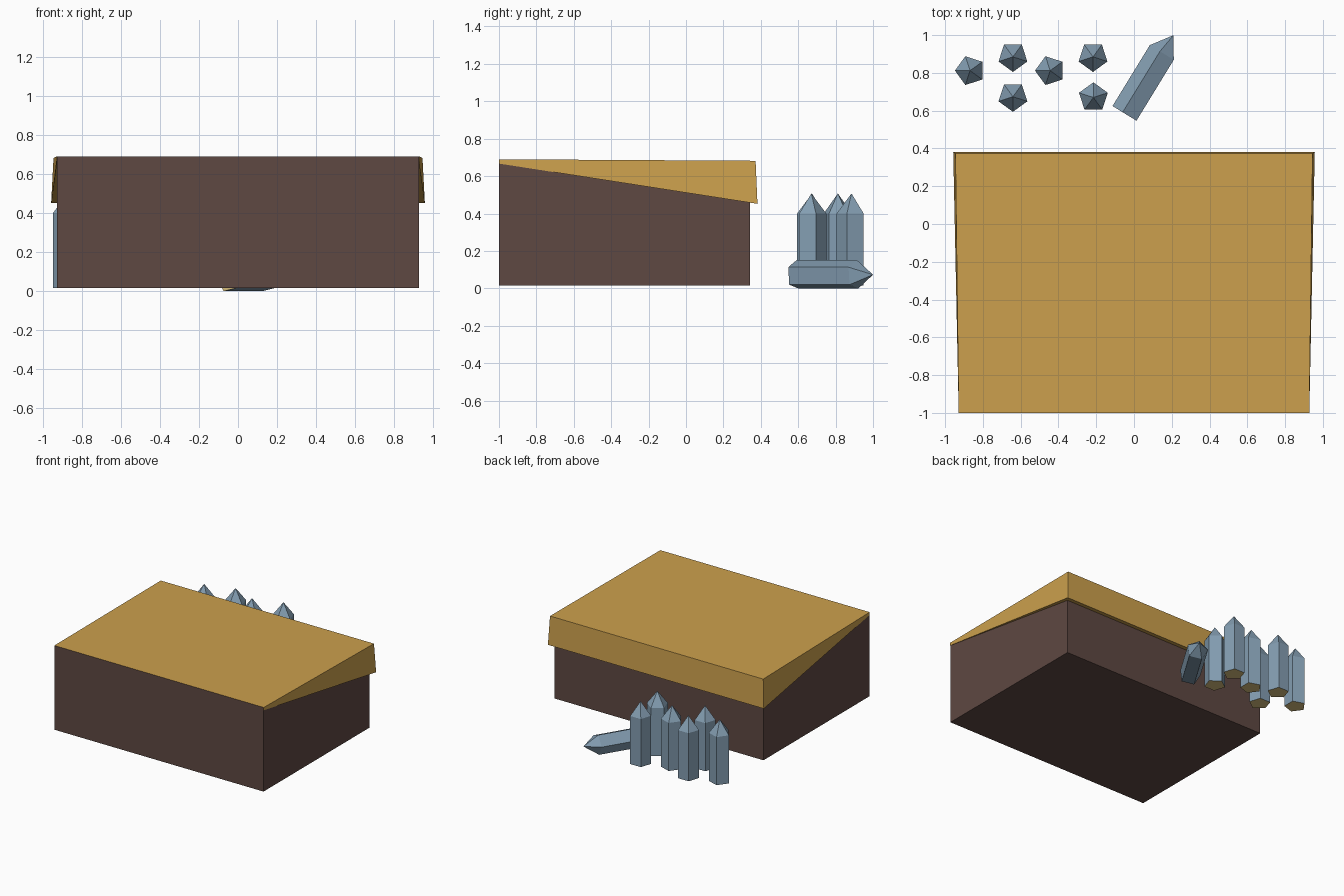
import bpy, bmesh, math
from mathutils import Matrix, Vector

if "Cube" in bpy.data.objects:
    bpy.data.objects.remove(bpy.data.objects["Cube"])


def material(name, rgb):
    m = bpy.data.materials.new(name)
    lin = [((c / 255 + 0.055) / 1.055) ** 2.4 for c in rgb]
    m.diffuse_color = (*lin, 1)
    m.use_nodes = True
    m.node_tree.nodes["Principled BSDF"].inputs["Base Color"].default_value = m.diffuse_color
    return m


brown = material("dark brown", (94, 72, 66))
gold = material("gold", (204, 160, 77))
blue = material("steel blue", (132, 158, 178))
tan = material("tan", (215, 190, 125))


def finish(name, bm, mats):
    bmesh.ops.recalc_face_normals(bm, faces=bm.faces[:])
    for f in bm.faces:
        f.smooth = False
    me = bpy.data.meshes.new(name)
    bm.to_mesh(me)
    bm.free()
    for m in mats:
        me.materials.append(m)
    ob = bpy.data.objects.new(name, me)
    bpy.context.collection.objects.link(ob)
    return ob


def block(name, corners, mats):
    """Symmetric six-sided block; corners (half_x, y, z) run round the side outline."""
    bm = bmesh.new()
    right = [bm.verts.new((x, y, z)) for x, y, z in corners]
    left = [bm.verts.new((-x, y, z)) for x, y, z in corners]
    bm.faces.new(right)
    bm.faces.new(left[::-1])
    for i in range(4):
        j = (i + 1) % 4
        f = bm.faces.new((right[i], left[i], left[j], right[j]))
        # the edge of the lid at the front continues the brown front face
        if len(mats) > 1 and f.calc_center_median().y < -0.9:
            f.material_index = 1
    return finish(name, bm, mats)


# Chest body (its sloped top is hidden inside the lid)
block("chest_body", [(0.926, -0.999, 0.015), (0.926, 0.342, 0.015),
                     (0.926, 0.342, 0.55), (0.926, -0.999, 0.675)], [brown])

# Wedge lid, flaring towards the back
block("chest_lid", [(0.928, -1.0, 0.667), (0.957, 0.382, 0.452),
                    (0.945, 0.372, 0.682), (0.928, -1.0, 0.69)], [gold, brown])


def crystal(name, matrix, angle, shoulder, tip):
    """Five-sided column with a point, growing along local z."""
    bm = bmesh.new()
    rings = []
    for z in (0, shoulder):
        rings.append([bm.verts.new((0.08 * math.cos(a), 0.08 * math.sin(a), z))
                      for a in (math.radians(angle + 72 * k) for k in range(5))])
    apex = bm.verts.new((0, 0, tip))
    base = bm.faces.new(rings[0][::-1])
    base.material_index = 1
    for i in range(5):
        j = (i + 1) % 5
        bm.faces.new((rings[0][i], rings[0][j], rings[1][j], rings[1][i]))
        bm.faces.new((rings[1][i], rings[1][j], apex))
    bm.transform(matrix)
    return finish(name, bm, [blue, tan])


# Standing crystals: x, y, angle of first corner
standing = [(-0.868, 0.812, 180), (-0.641, 0.885, -90), (-0.444, 0.812, 180),
            (-0.217, 0.885, -90), (-0.641, 0.674, -90), (-0.215, 0.67, 90)]
for n, (x, y, a) in enumerate(standing, 1):
    crystal(f"standing_crystal_{n}", Matrix.Translation((x, y, 0.015)), a, 0.385, 0.492)

# Fallen crystal: local x = sideways, local y = up, local z = along the ground
d = math.radians(58.5)
side = Vector((math.sin(d), -math.cos(d), 0))
along = Vector((math.cos(d), math.sin(d), 0))
frame = Matrix((side, (0, 0, 1), along)).transposed().to_4x4()
crystal("fallen_crystal", Matrix.Translation((-0.046, 0.583, 0.073)) @ frame, 30, 0.378, 0.489)
